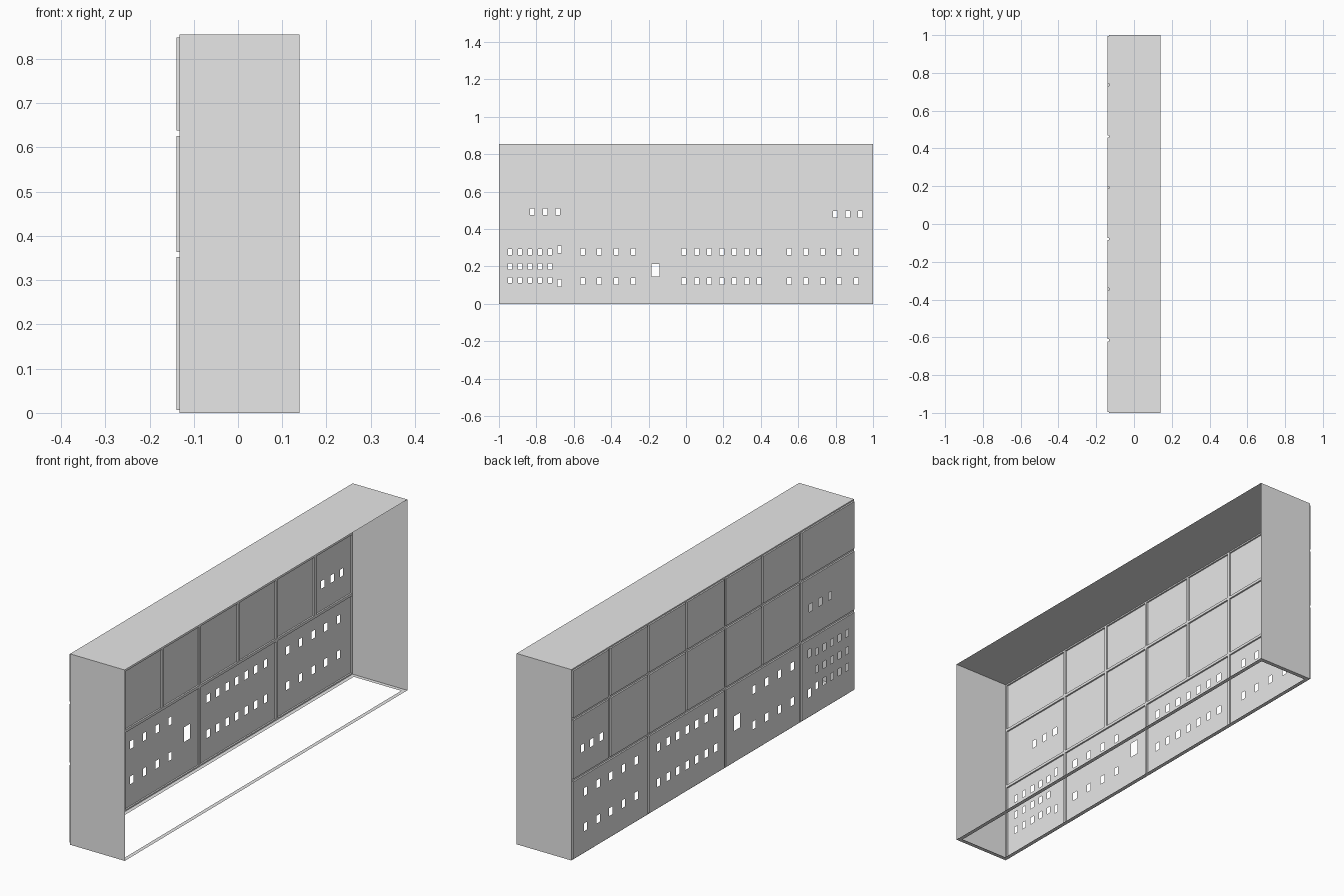
import bpy
import bmesh

cube = bpy.data.objects.get("Cube")
if cube:
    bpy.data.objects.remove(cube, do_unlink=True)

grey = bpy.data.materials.new("plain_grey")
grey.use_nodes = True
grey.diffuse_color = (0.8, 0.8, 0.8, 1)
grey.node_tree.nodes["Principled BSDF"].inputs["Base Color"].default_value = (0.8, 0.8, 0.8, 1)

X_OUT, X_WALL, X_OPEN = -0.139, -0.132, 0.139
HEIGHT = 0.855
GAP = 0.006    # half the groove between panels
LIP = 0.018


def finish(name, bm):
    bmesh.ops.remove_doubles(bm, verts=bm.verts, dist=0.00001)
    mesh = bpy.data.meshes.new(name)
    bm.to_mesh(mesh)
    bm.free()
    mesh.materials.append(grey)
    obj = bpy.data.objects.new(name, mesh)
    bpy.context.collection.objects.link(obj)
    return obj


def quad(bm, points):
    bm.faces.new([bm.verts.new(p) for p in points])


def corners(rect):
    a0, b0, a1, b1 = rect
    return [(a0, b0), (a0, b1), (a1, b1), (a1, b0)]


def sheet(bm, rect, holes, place):
    """Flat sheet with rectangular holes, split along the hole edges."""
    a_cuts = sorted({r[i] for r in [rect] + holes for i in (0, 2)})
    b_cuts = sorted({r[i] for r in [rect] + holes for i in (1, 3)})
    for a0, a1 in zip(a_cuts, a_cuts[1:]):
        for b0, b1 in zip(b_cuts, b_cuts[1:]):
            a, b = (a0 + a1) / 2, (b0 + b1) / 2
            if not any(h[0] < a < h[2] and h[1] < b < h[3] for h in holes):
                quad(bm, [place(*c) for c in corners((a0, b0, a1, b1))])


# Window openings, as regular groups
windows = []


def window_group(start, step, count, levels, width, height):
    for i in range(count):
        for z in levels:
            y = start + i * step
            windows.append((y - width / 2, z - height / 2, y + width / 2, z + height / 2))


window_group(-0.941, 0.0535, 5, (0.278, 0.20, 0.126), 0.021, 0.031)
window_group(-0.677, 0, 1, (0.291, 0.112), 0.021, 0.036)
window_group(-0.821, 0.068, 3, (0.492,), 0.024, 0.034)
window_group(-0.553, 0.09, 4, (0.278, 0.12), 0.024, 0.035)
window_group(-0.163, 0, 1, (0.179,), 0.043, 0.066)
window_group(-0.011, 0.0673, 7, (0.278, 0.12), 0.024, 0.035)
window_group(0.551, 0.0897, 5, (0.278, 0.12), 0.024, 0.035)
window_group(0.799, 0.066, 3, (0.479,), 0.024, 0.034)

# Panel layout: three rows, the lowest with wider panels
upper = [-1, -0.615, -0.345, -0.08, 0.193, 0.463, 0.737, 1]
lower = [-1, -0.615, -0.08, 0.463, 1]
rows = [(0, 0.358, lower), (0.358, 0.632, upper), (0.632, HEIGHT, upper)]
panels = [(y0 + GAP, z0 + GAP, y1 - GAP, z1 - GAP)
          for z0, z1, ys in rows for y0, y1 in zip(ys, ys[1:])]

# Raised panels with their rims
for n, rect in enumerate(panels, 1):
    bm = bmesh.new()
    holes = [w for w in windows
             if rect[0] < w[0] and w[2] < rect[2] and rect[1] < w[1] and w[3] < rect[3]]
    sheet(bm, rect, holes, lambda y, z: (X_OUT, y, z))
    ring = corners(rect)
    for p, q in zip(ring, ring[1:] + ring[:1]):
        quad(bm, [(X_WALL, *p), (X_WALL, *q), (X_OUT, *q), (X_OUT, *p)])
    finish(f"wall_panel_{n}", bm)

# Lattice joining the panels
bm = bmesh.new()
sheet(bm, (-1, 0, 1, HEIGHT), panels, lambda y, z: (X_WALL, y, z))
finish("wall_lattice", bm)

# Roof
bm = bmesh.new()
quad(bm, [(x, y, HEIGHT) for x, y in reversed(corners((X_WALL, -1, X_OPEN, 1)))])
finish("roof", bm)

# End walls
for name, y in (("front_end_wall", -1), ("back_end_wall", 1)):
    bm = bmesh.new()
    ring = corners((X_WALL, 0, X_OPEN, HEIGHT))
    quad(bm, [(x, y, z) for x, z in (ring if y > 0 else reversed(ring))])
    finish(name, bm)

# Narrow lip around the open floor
bm = bmesh.new()
sheet(bm, (X_WALL, -1, X_OPEN, 1),
      [(X_WALL + LIP, LIP - 1, X_OPEN - LIP, 1 - LIP)], lambda x, y: (x, y, 0))
finish("floor_lip", bm)
